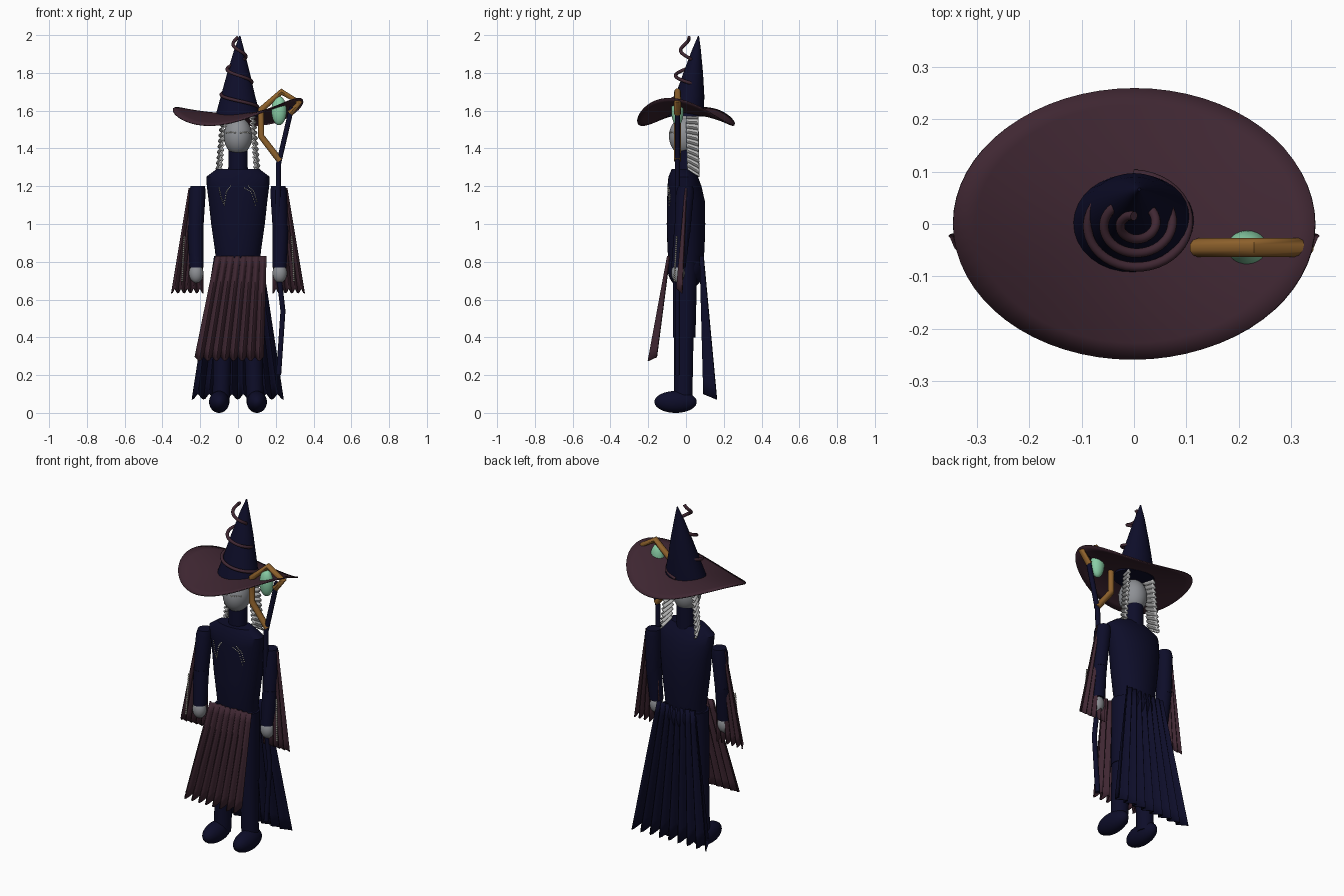
import bpy, bmesh, math
from math import sin, cos, pi
from mathutils import Vector, Matrix

if "Cube" in bpy.data.objects:
    bpy.data.objects.remove(bpy.data.objects["Cube"], do_unlink=True)


def material(name, r, g, b):
    m = bpy.data.materials.new(name)
    m.use_nodes = True
    m.diffuse_color = (r, g, b, 1)
    m.node_tree.nodes["Principled BSDF"].inputs["Base Color"].default_value = (r, g, b, 1)
    return m


navy = material("navy cloth", .004, .004, .022)
plum = material("plum cloth", .05, .02, .032)
grey = material("grey skin", .27, .28, .3)
silver = material("silver hair", .5, .5, .5)
mint = material("mint crystal", .25, .62, .38)
brown = material("golden wood", .27, .12, .025)
cream = material("cream beads", .75, .74, .65)


def finish(name, bm, mat, angle=40):
    bmesh.ops.recalc_face_normals(bm, faces=bm.faces)
    me = bpy.data.meshes.new(name)
    bm.to_mesh(me)
    bm.free()
    me.materials.append(mat)
    ob = bpy.data.objects.new(name, me)
    bpy.context.collection.objects.link(ob)
    bpy.ops.object.select_all(action='DESELECT')
    ob.select_set(True)
    bpy.context.view_layer.objects.active = ob
    bpy.ops.object.shade_smooth_by_angle(angle=math.radians(angle))
    return ob


def thicken(ob, t):
    mod = ob.modifiers.new("thickness", 'SOLIDIFY')
    mod.thickness = t
    mod.offset = 0


# Stack of elliptical rings: (x, y, z, radius x, radius y)
def loft(name, rings, mat, n=32):
    bm = bmesh.new()
    loops = [[bm.verts.new((x + rx * cos(2 * pi * i / n), y + ry * sin(2 * pi * i / n), z))
              for i in range(n)] for x, y, z, rx, ry in rings]
    for a, b in zip(loops, loops[1:]):
        for i in range(n):
            j = (i + 1) % n
            bm.faces.new((a[i], a[j], b[j], b[i]))
    bm.faces.new(loops[0])
    bm.faces.new(loops[-1])
    return finish(name, bm, mat)


def ball(name, centre, radii, mat):
    bm = bmesh.new()
    bmesh.ops.create_uvsphere(bm, u_segments=32, v_segments=20, radius=1,
                              matrix=Matrix.Translation(centre) @ Matrix.Diagonal((*radii, 1)))
    return finish(name, bm, mat)


# Rippled cloth between four corners, ripples running down or across
def cloth(name, tl, tr, bl, br, waves, push, mat, across=False, hem=0.0, thick=.006):
    tl, tr, bl, br, push = map(Vector, (tl, tr, bl, br, push))
    nu, nv = (4, waves * 6) if across else (waves * 8, 10)
    bm = bmesh.new()
    grid = []
    for j in range(nv + 1):
        v = j / nv
        row = []
        for i in range(nu + 1):
            u = i / nu
            p = tl.lerp(tr, u).lerp(bl.lerp(br, u), v)
            w = cos(2 * pi * waves * (v if across else u))
            p += push * w * (1 if across else .25 + .75 * v)
            p.z += hem * v * w
            row.append(bm.verts.new(p))
        grid.append(row)
    for a, b in zip(grid, grid[1:]):
        for i in range(nu):
            bm.faces.new((a[i], a[i + 1], b[i + 1], b[i]))
    ob = finish(name, bm, mat, 60)
    thicken(ob, thick)
    return ob


def tube(name, pts, radius, mat):
    cu = bpy.data.curves.new(name, 'CURVE')
    cu.dimensions = '3D'
    cu.bevel_depth = radius
    cu.bevel_resolution = 3
    cu.use_fill_caps = True
    sp = cu.splines.new('POLY')
    sp.points.add(len(pts) - 1)
    for q, p in zip(sp.points, pts):
        q.co = (*p, 1)
    cu.materials.append(mat)
    ob = bpy.data.objects.new(name, cu)
    bpy.context.collection.objects.link(ob)
    bpy.ops.object.select_all(action='DESELECT')
    ob.select_set(True)
    bpy.context.view_layer.objects.active = ob
    bpy.ops.object.convert(target='MESH')
    bpy.ops.object.shade_smooth_by_angle(angle=math.radians(40))


def beads(name, paths, count, radius):
    bm = bmesh.new()
    for path in paths:
        path = [Vector(p) for p in path]
        for k in range(count):
            f = k / (count - 1) * (len(path) - 1)
            i = min(int(f), len(path) - 2)
            bmesh.ops.create_icosphere(bm, subdivisions=1, radius=radius,
                                       matrix=Matrix.Translation(path[i].lerp(path[i + 1], f - i)))
    finish(name, bm, cream)


# Hat brim: wavy elliptical disc
bm = bmesh.new()
n, rows = 64, []
for k in range(1, 9):
    r = k / 8
    rows.append([])
    for i in range(n):
        a = 2 * pi * i / n
        wave = .045 * cos(2 * a) - .038 * sin(2 * a) + .023 * cos(a) - .008 * sin(a)
        rows[-1].append(bm.verts.new((.345 * r * cos(a), .258 * r * sin(a), 1.582 + wave * r * r)))
for a, b in zip(rows, rows[1:]):
    for i in range(n):
        bm.faces.new((a[i], a[(i + 1) % n], b[(i + 1) % n], b[i]))
bm.faces.new(rows[0])
thicken(finish("hat_brim", bm, plum), .006)

# Hat cone leaning back, with a spiral cord
loft("hat_cone", [(0, 0, 1.57, .12, .095), (0, .02, 1.68, .09, .077),
                  (.003, .038, 1.8, .06, .052), (.006, .055, 1.92, .027, .024),
                  (.01, .066, 1.995, .003, .003)], navy)
spiral = []
for k in range(121):
    t = k / 120
    a, r = pi / 2 - 6 * pi * t, .112 - .094 * t
    spiral.append((r * cos(a), .85 * r * sin(a), 1.585 + .405 * t))
tube("hat_cord", spiral, .009, plum)

# Head, neck and eyelids
ball("head", (0, -.01, 1.465), (.075, .08, .1), grey)
loft("neck", [(0, 0, 1.27, .052, .05), (0, 0, 1.42, .05, .05)], navy)
beads("eyelids", [[(s * x, -.01 - .081 * math.sqrt(1 - (x / .075) ** 2 - .04), 1.487 - abs(x - .038) * .2)
                   for x in (.015, .03, .045, .06)] for s in (-1, 1)], 6, .004)

# Torso and pelvis
loft("torso", [(0, 0, .79, .115, .088), (0, 0, .86, .122, .098), (0, 0, 1.0, .142, .102),
               (0, 0, 1.12, .155, .1), (0, -.008, 1.2, .165, .09), (0, -.015, 1.25, .168, .078),
               (0, -.02, 1.292, .112, .055)], navy, 40)
ball("pelvis", (0, 0, .765), (.125, .098, .11), navy)

# Paired parts
for s, side in ((1, "left"), (-1, "right")):
    loft(side + "_upper_leg", [(s * .075, -.01, .4, .058, .06), (s * .07, -.005, .8, .062, .065)], navy)
    loft(side + "_lower_leg", [(s * .09, -.015, .05, .045, .048), (s * .08, -.012, .41, .05, .052)], navy)
    ball(side + "_shoe", (s * .1, -.055, .058), (.053, .112, .058), navy)
    loft(side + "_upper_arm", [(s * .225, -.02, .95, .04, .042), (s * .215, -.005, 1.17, .044, .047),
                               (s * .213, -.003, 1.2, .038, .04)], navy)
    loft(side + "_forearm", [(s * .22, -.04, .77, .037, .038), (s * .225, -.02, .97, .042, .043)], navy)
    ball(side + "_hand", (s * .221, -.042, .74), (.038, .036, .052), grey)
    cloth(side + "_sleeve", (s * .19, 0, 1.18), (s * .26, 0, 1.19), (s * .185, -.035, .645),
          (s * .352, -.035, .645), 5, (0, .014, 0), plum, hem=-.012)
    cloth(side + "_hair", (s * .068, 0, 1.57), (s * .085, .065, 1.57), (s * .092, .008, 1.29),
          (s * .113, .07, 1.25), 11, (.007, 0, 0), silver, across=True, thick=.008)
    beads(side + "_sleeve_beads", [[(s * .285, -.05, .93), (s * .296, -.062, .7)]], 22, .006)

# Beaded strands on the chest
beads("chest_beads", [
    [(-.1, -.085, 1.19), (-.09, -.09, 1.14), (-.072, -.097, 1.1)],
    [(-.04, -.095, 1.2), (-.062, -.093, 1.17), (-.072, -.095, 1.11)],
    [(.035, -.096, 1.19), (.07, -.092, 1.17), (.092, -.089, 1.1)],
    [(.055, -.092, 1.2), (.085, -.087, 1.17), (.1, -.085, 1.12)]], 10, .004)

# Pleated skirts
cloth("front_skirt", (-.12, -.092, .83), (.15, -.092, .83), (-.228, -.178, .285),
      (.135, -.178, .285), 8, (0, .022, 0), plum, hem=.01)
cloth("back_skirt", (-.125, .083, .83), (.125, .083, .83), (-.243, .128, .085),
      (.24, .128, .085), 8, (0, .034, 0), navy, hem=-.014)

# Staff with crook and crystal
Y = -.045
tube("staff_shaft", [(.285, Y, 1.62), (.215, Y, 1.32), (.208, Y, .8), (.238, Y, .54), (.215, Y, .2)],
     .014, navy)
tube("staff_crook", [(.222, Y, 1.335), (.122, Y, 1.465), (.122, Y, 1.605), (.23, Y, 1.7),
                     (.325, Y, 1.643), (.275, Y, 1.585)], .018, brown)
ball("staff_crystal", (.217, Y, 1.6), (.04, .033, .077), mint)
